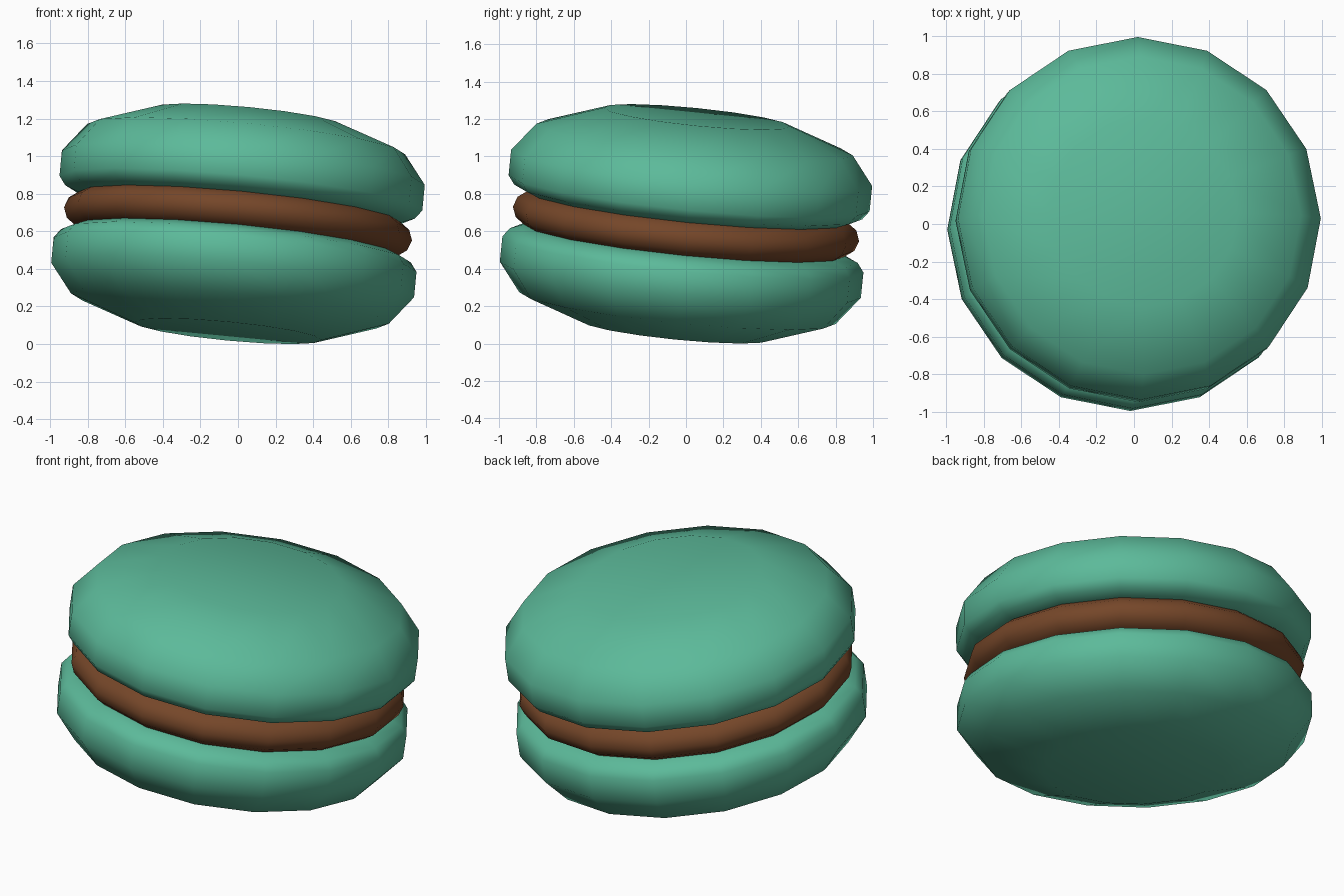
import bpy, bmesh, math
from mathutils import Vector, Euler

if "Cube" in bpy.data.objects:
    bpy.data.objects.remove(bpy.data.objects["Cube"])

SIDES = 16
TILT = Euler((-0.100, 0.095, 0.0)).to_matrix()
CENTRE = Vector((0, 0, 0.64))


def material(name, rgb):
    m = bpy.data.materials.new(name)
    m.diffuse_color = (*rgb, 1)
    m.use_nodes = True
    m.node_tree.nodes["Principled BSDF"].inputs["Base Color"].default_value = m.diffuse_color
    return m


def lathe(name, profile, mat, flip=1):
    """Spin a (radius, height) profile around the tilted axis, capped both ends."""
    bm = bmesh.new()
    rings = []
    for r, h in profile:
        rings.append([bm.verts.new(CENTRE + TILT @ Vector((
            r * math.cos(2 * math.pi * i / SIDES),
            r * math.sin(2 * math.pi * i / SIDES), h * flip)))
            for i in range(SIDES)])
    for a, b in zip(rings, rings[1:]):
        for i in range(SIDES):
            j = (i + 1) % SIDES
            bm.faces.new((a[i], a[j], b[j], b[i]))
    bm.faces.new(rings[0])
    bm.faces.new(rings[-1])
    bmesh.ops.recalc_face_normals(bm, faces=bm.faces)
    for f in bm.faces:
        f.smooth = True
    me = bpy.data.meshes.new(name)
    bm.to_mesh(me)
    bm.free()
    me.materials.append(mat)
    ob = bpy.data.objects.new(name, me)
    bpy.context.collection.objects.link(ob)
    return ob


mint = material("mint_green", (0.107, 0.491, 0.323))
brown = material("chocolate_brown", (0.178, 0.062, 0.022))

# Two matching biscuit shells, mirrored about the filling
shell = [(0.86, 0.088), (0.935, 0.118), (0.97, 0.165),
         (0.97, 0.302), (0.85, 0.455), (0.50, 0.577)]
lathe("top_shell", shell, mint)
lathe("bottom_shell", shell, mint, -1)

# Rounded filling disc between them
lathe("filling", [(0.85, -0.098), (0.91, -0.055), (0.93, 0),
                  (0.91, 0.055), (0.85, 0.098)], brown)
